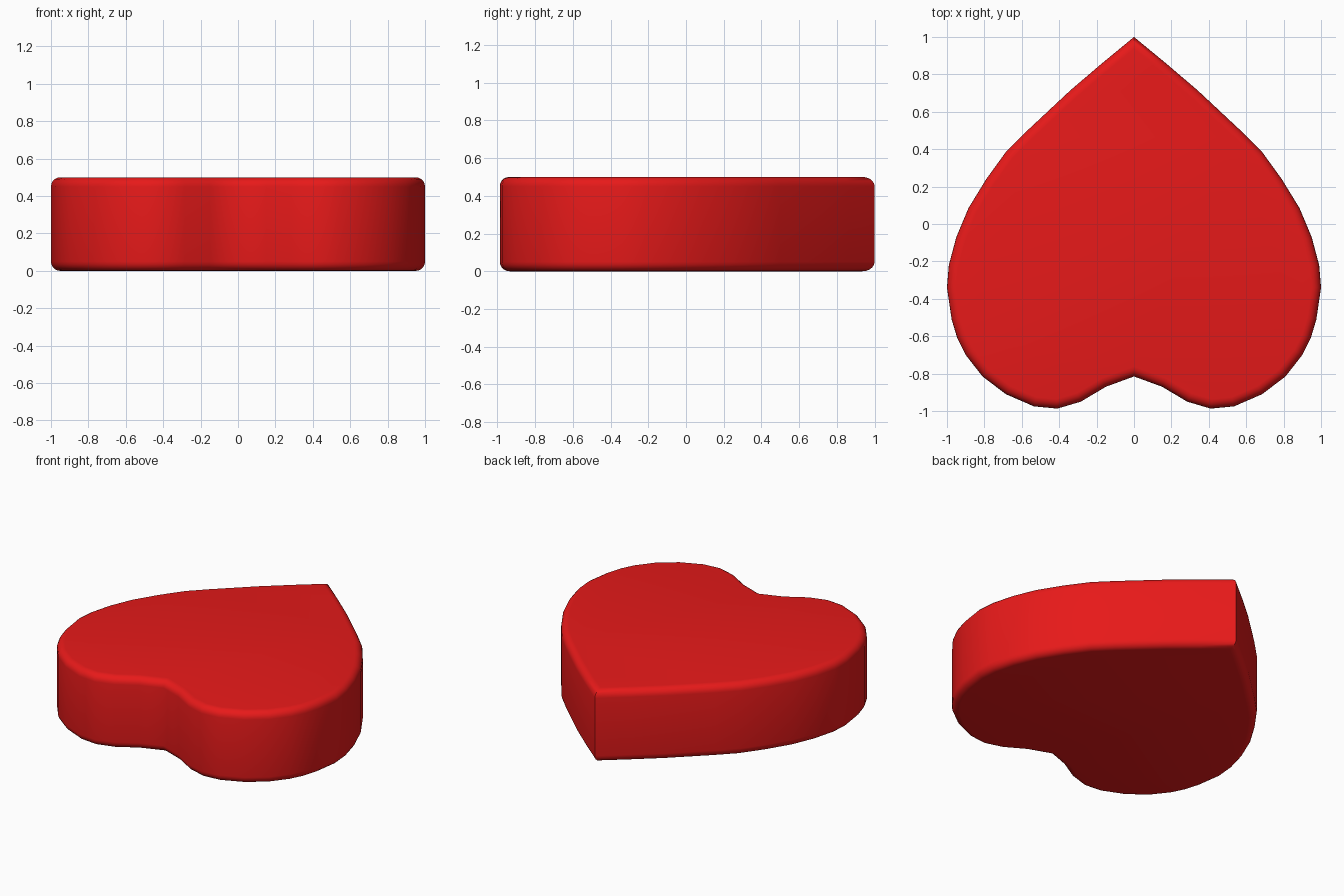
import bpy, bmesh, math

if "Cube" in bpy.data.objects:
    bpy.data.objects.remove(bpy.data.objects["Cube"])

HEIGHT = 0.5
BEVEL = 0.05

# Right half of the heart outline, from tip (back) to notch (front)
half = [(0, 1), (0.17, 0.86), (0.34, 0.715), (0.57, 0.50), (0.685, 0.385),
        (0.79, 0.24), (0.885, 0.085), (0.95, -0.07), (0.99, -0.22),
        (1.0, -0.34), (0.975, -0.51), (0.945, -0.61), (0.90, -0.70),
        (0.81, -0.815), (0.685, -0.91), (0.535, -0.975), (0.41, -0.987),
        (0.285, -0.95), (0.15, -0.87), (0, -0.815)]
outline = half + [(-x, y) for x, y in half[-2:0:-1]]

# Extruded heart slab
bm = bmesh.new()
base = bm.faces.new([bm.verts.new((x, y, 0)) for x, y in outline])
ext = bmesh.ops.extrude_face_region(bm, geom=[base], use_keep_orig=True)
top = [g for g in ext["geom"] if isinstance(g, bmesh.types.BMVert)]
bmesh.ops.translate(bm, verts=top, vec=(0, 0, HEIGHT))
bmesh.ops.recalc_face_normals(bm, faces=bm.faces)

# Rounded rims on the top and bottom
rims = [e for e in bm.edges if abs(e.verts[0].co.z - e.verts[1].co.z) < 1e-5]
bmesh.ops.bevel(bm, geom=rims, offset=BEVEL, offset_type='OFFSET', segments=5,
                profile=0.5, affect='EDGES', clamp_overlap=False)
bmesh.ops.recalc_face_normals(bm, faces=bm.faces)

mesh = bpy.data.meshes.new("heart_slab")
bm.to_mesh(mesh)
bm.free()
heart = bpy.data.objects.new("heart_slab", mesh)
bpy.context.collection.objects.link(heart)

# Red colour
red = bpy.data.materials.new("red")
red.diffuse_color = (0.8, 0.01, 0.01, 1)
red.use_nodes = True
red.node_tree.nodes["Principled BSDF"].inputs["Base Color"].default_value = red.diffuse_color
mesh.materials.append(red)

# Smooth sides with crisp tip and notch
bpy.context.view_layer.objects.active = heart
heart.select_set(True)
bpy.ops.object.shade_smooth_by_angle(angle=math.radians(40))
